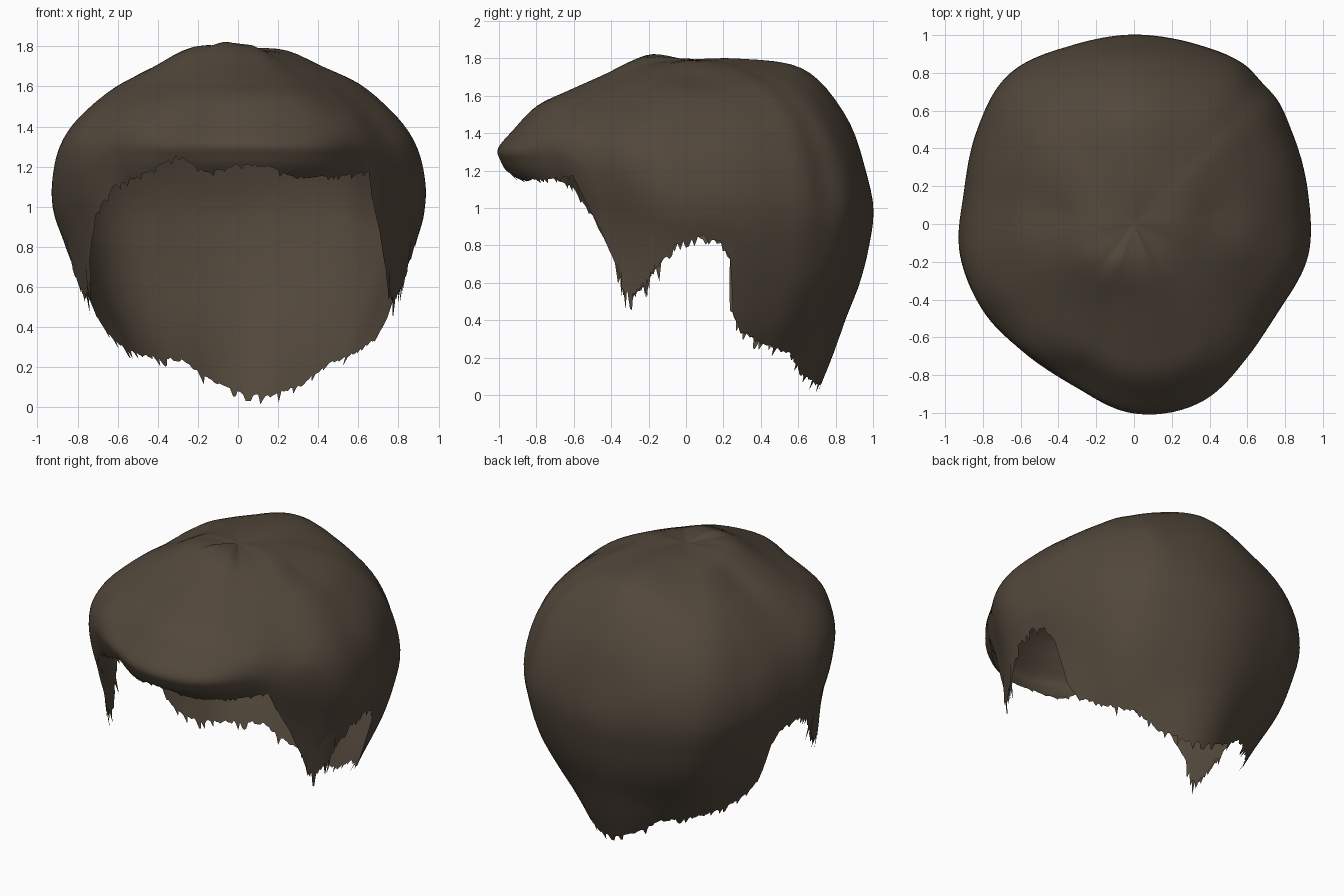
import bpy, bmesh, math, random
from mathutils import Vector, noise

random.seed(4)
if "Cube" in bpy.data.objects:
    bpy.data.objects.remove(bpy.data.objects["Cube"])

# Single hair colour
hair = bpy.data.materials.new("dark brown hair")
hair.use_nodes = True
colour = (0.085, 0.064, 0.044, 1)
hair.diffuse_color = colour
bsdf = hair.node_tree.nodes["Principled BSDF"]
bsdf.inputs["Base Color"].default_value = colour
bsdf.inputs["Roughness"].default_value = 0.9

# Plan outline: radius every 20 degrees, from the front towards the model's left
OUTLINE = [1, 1.01, .925, .895, .935, .93, .965, 1.03, 1.005, 1,
           1.005, 1.035, .965, .915, .935, .92, .895, .915]

# Crown-to-hairline profiles: (share of outline radius, height)
FRONT = [(0, 1.79), (.22, 1.8), (.45, 1.71), (.65, 1.62), (.8, 1.54), (.92, 1.42),
         (1, 1.32), (.985, 1.25), (.95, 1.19), (.89, 1.13), (.82, 1.08), (.75, 1)]
FRONT_CORNER = [(0, 1.79), (.25, 1.77), (.46, 1.7), (.66, 1.61), (.84, 1.51), (.96, 1.41),
                (1, 1.32), (.99, 1.24), (.965, 1.17), (.93, 1.1), (.9, 1), (.87, .9)]
CORNER = [(0, 1.79), (.25, 1.77), (.46, 1.7), (.67, 1.6), (.86, 1.48), (.97, 1.35),
          (1, 1.23), (.985, 1.08), (.94, .9), (.91, .7), (.89, .5), (.88, .3)]
SIDE = [(0, 1.79), (.25, 1.78), (.46, 1.69), (.67, 1.59), (.86, 1.43), (.96, 1.28),
        (1, 1.1), (.99, .95), (.94, .8), (.88, .6), (.82, .42), (.7, .2)]
BACK_CORNER = [(0, 1.79), (.25, 1.78), (.5, 1.71), (.7, 1.61), (.87, 1.43), (.97, 1.22),
               (1, 1), (.96, .8), (.89, .6), (.78, .4), (.67, .22), (.57, .05)]
BACK = [(0, 1.79), (.25, 1.8), (.55, 1.77), (.72, 1.67), (.87, 1.46), (.955, 1.22),
        (1, 1), (.98, .8), (.93, .6), (.85, .4), (.78, .2), (.69, -.02)]
PROFILES = [(0, FRONT), (18, FRONT), (40, FRONT_CORNER), (60, CORNER), (95, SIDE),
            (135, BACK_CORNER), (180, BACK)]

# Hairline: (angle, height) for fringe, sideburns, ear arches and nape
HAIRLINE = [(0, 1.21), (10, 1.2), (18, 1.15), (40, 1.16), (47, 1.18), (50, 1.08),
            (57, .88), (63, .68), (66, .56), (71, .55), (76, .63), (80, .7), (86, .81),
            (95, .85), (103, .81), (106, .72), (109, .45), (114, .34), (125, .28),
            (142, .22), (155, .12), (172, .05), (180, .07), (188, .11), (198, .17),
            (205, .24), (220, .25), (235, .28), (246, .35), (252, .45), (254, .72),
            (257, .81), (265, .85), (274, .81), (280, .7), (284, .63), (289, .55),
            (293, .56), (298, .75), (305, .95), (314, 1.1), (328, 1.17), (341, 1.26),
            (350, 1.17), (360, 1.21)]


def spline(a, b, c, d, f):
    """Smooth curve between b and c."""
    return b + (c - a) * (f / 2) + (a * 2 - b * 5 + c * 4 - d) * (f * f / 2) \
        + (b * 3 - a - c * 3 + d) * (f ** 3 / 2)


def outline(angle):
    i, f = divmod(angle / 20, 1)
    return spline(*(OUTLINE[(int(i) + k) % len(OUTLINE)] for k in (-1, 0, 1, 2)), f)


def hairline(angle):
    for (a, za), (b, zb) in zip(HAIRLINE, HAIRLINE[1:]):
        if a <= angle <= b:
            return za + (zb - za) * (angle - a) / (b - a)


def meridian(angle):
    """Profile points at any angle, blended between the key profiles."""
    turn = min(angle, 360 - angle)
    for (a, p), (b, q) in zip(PROFILES, PROFILES[1:]):
        if a <= turn <= b:
            f = (turn - a) / (b - a)
            f = f * f * (3 - 2 * f)
            return [Vector(u).lerp(Vector(v), f) for u, v in zip(p, q)]


def along(points, t):
    last = len(points) - 1
    i = min(int(t), last - 1)
    keys = [points[max(0, min(last, i + k))] for k in (-1, 0, 1, 2)]
    return spline(*keys, t - i)


def find_height(points, z):
    """Position along a profile where it falls to height z."""
    low, high = 2, len(points) - 1
    for _ in range(24):
        mid = (low + high) / 2
        if along(points, mid).y > z:
            low = mid
        else:
            high = mid
    return high


def surface(points, angle, t, lift=0):
    """Point on the head shape, with soft waves in the hair."""
    p = along(points, t)
    a = math.radians(angle)
    r = p.x * outline(angle) + lift
    # groove where the side hair is combed over the back
    r -= .025 * math.exp(-((angle - 138) / 6) ** 2 - ((p.y - 1.2) / .4) ** 2)
    v = Vector((r * math.sin(a), -r * math.cos(a), p.y))
    fade = min(1, t / 3) * (1 if v.z > .3 else .3)
    v += v.normalized() * noise.noise(v * 2.6) * .012 * fade
    # the lower hair leans slightly to one side
    v.x += .04 * max(0, 1 - v.z)
    # raised swirl at the crown
    v.z += .04 * math.exp(-((v.x + .2) ** 2 + (v.y + .2) ** 2) / .03)
    return v


def tooth(angle):
    """Ragged tip length: long on the sideburns, short on the fringe."""
    turn = min(angle, 360 - angle)
    size = .1 if 62 < turn < 82 else .03 if turn < 62 else .05
    return random.choice((-.15, 0, .1, .1, .3, 1)) * random.uniform(.6, 1) * size


def finish(name, bm):
    mesh = bpy.data.meshes.new(name)
    bmesh.ops.recalc_face_normals(bm, faces=bm.faces)
    bm.to_mesh(mesh)
    bm.free()
    obj = bpy.data.objects.new(name, mesh)
    bpy.context.collection.objects.link(obj)
    mesh.materials.append(hair)
    mesh.shade_smooth()


def hair_sheet(name, angles, rows, start, lift, closed):
    """Sheet of hair running down to a ragged hairline."""
    bm = bmesh.new()
    columns = []
    for angle in angles:
        pts = meridian(angle)
        edge = hairline(angle)
        first = 0 if closed else find_height(pts, edge + start)
        end = find_height(pts, edge + .015)
        ts = [first + (end - first) * (k + 1) / rows for k in range(rows)]
        ts.append(find_height(pts, edge - tooth(angle)))
        # loose locks start tucked under the shell and lift off towards the tips
        columns.append([bm.verts.new(surface(pts, angle, t, lift * (k / rows - .3)))
                        for k, t in enumerate(ts)])
    pairs = list(zip(columns, columns[1:]))
    if closed:
        pairs.append((columns[-1], columns[0]))
        crown = bm.verts.new(surface(meridian(0), 0, 0))
    for left, right in pairs:
        if closed:
            bm.faces.new((crown, left[0], right[0]))
        for k in range(rows):
            bm.faces.new((left[k], left[k + 1], right[k + 1], right[k]))
    finish(name, bm)


# Main shell of hair
hair_sheet("hair_shell", [c * 1.0 for c in range(360)], 36, 0, 0, True)

# Loose overlapping locks on both sideburns
for name, middle in (("left_side_lock", 72), ("right_side_lock", 288)):
    hair_sheet(name, [middle - 7 + c * .8 for c in range(18)], 8, .3, .016, False)
